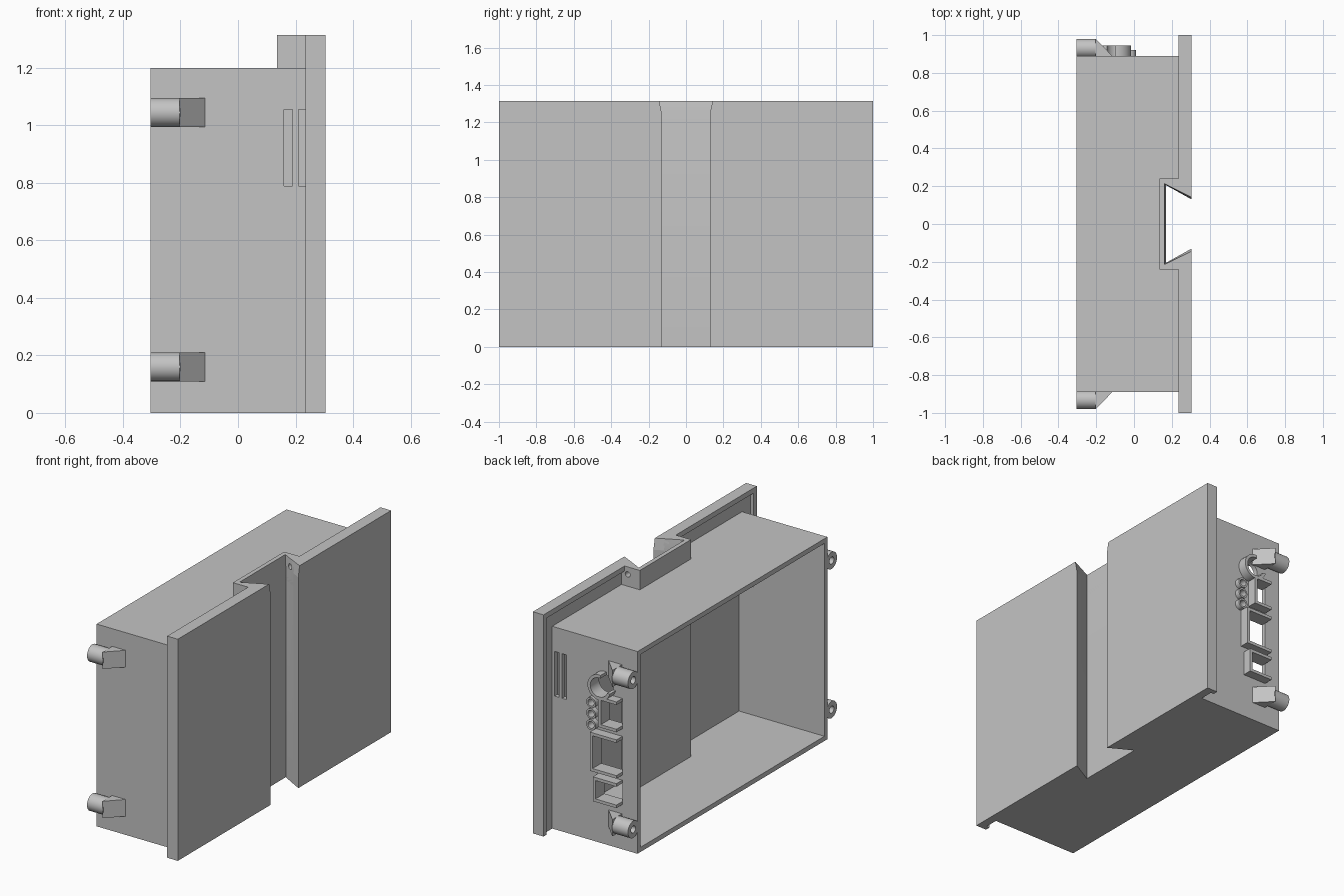
import bpy, bmesh
from math import radians
from mathutils import Matrix, Vector

if "Cube" in bpy.data.objects:
    bpy.data.objects.remove(bpy.data.objects["Cube"], do_unlink=True)

grey = bpy.data.materials.new("plain grey")
grey.use_nodes = True
grey.diffuse_color = (0.55, 0.55, 0.55, 1)
grey.node_tree.nodes["Principled BSDF"].inputs["Base Color"].default_value = (0.55, 0.55, 0.55, 1)


def finish(name, bm):
    bmesh.ops.recalc_face_normals(bm, faces=bm.faces)
    mesh = bpy.data.meshes.new(name)
    bm.to_mesh(mesh)
    bm.free()
    ob = bpy.data.objects.new(name, mesh)
    ob.data.materials.append(grey)
    bpy.context.collection.objects.link(ob)
    return ob


def box(name, x, y, z):
    bm = bmesh.new()
    bmesh.ops.create_cube(bm, size=1)
    for v in bm.verts:
        v.co = Vector([(r[0] + r[1]) / 2 + c * (r[1] - r[0]) for c, r in zip(v.co, (x, y, z))])
    return finish(name, bm)


def rod(name, axis, start, end, a, b, radius):
    """Cylinder along x or y; a and b are the other two centre coordinates."""
    bm = bmesh.new()
    bmesh.ops.create_cone(bm, cap_ends=True, segments=32, radius1=radius,
                          radius2=radius, depth=end - start)
    mid = (start + end) / 2
    if axis == "x":
        turn, centre = Matrix.Rotation(radians(90), 4, "Y"), (mid, a, b)
    else:
        turn, centre = Matrix.Rotation(radians(90), 4, "X"), (a, mid, b)
    bm.transform(Matrix.Translation(centre) @ turn)
    return finish(name, bm)


def loft(name, sections):
    """Solid through stacked outlines with equal point counts."""
    bm = bmesh.new()
    rings = [[bm.verts.new(p) for p in s] for s in sections]
    n = len(rings[0])
    for lo, hi in zip(rings, rings[1:]):
        for i in range(n):
            bm.faces.new((lo[i], lo[(i + 1) % n], hi[(i + 1) % n], hi[i]))
    bm.faces.new(rings[0])
    bm.faces.new(rings[-1])
    return finish(name, bm)


def cut(target, *cutters, operation="DIFFERENCE"):
    for c in cutters:
        c.hide_render = True
        mod = target.modifiers.new("cut", "BOOLEAN")
        mod.operation, mod.solver, mod.object = operation, "EXACT", c
        bpy.context.view_layer.objects.active = target
        bpy.ops.object.modifier_apply(modifier=mod.name)
        bpy.data.objects.remove(c, do_unlink=True)
    return target


def smooth(ob):
    bpy.ops.object.select_all(action="DESELECT")
    ob.select_set(True)
    bpy.context.view_layer.objects.active = ob
    bpy.ops.object.shade_smooth_by_angle(angle=radians(30))


# Dovetail channel cutter, flared at the top
def channel():
    def section(z, back, wide, mouth):
        slope = (wide - mouth) / (0.305 - back)
        front = mouth - 0.02 * slope
        return [(back, -wide, z), (0.325, -front, z), (0.325, front, z), (back, wide, z)]
    return loft("channel_cutter", [section(-0.02, 0.17, 0.205, 0.13),
                                   section(1.25, 0.17, 0.205, 0.13),
                                   section(1.33, 0.158, 0.217, 0.145)])


# Face plate with a lip on the sides and top
plate = box("face_plate", (0.235, 0.305), (-1, 1), (0, 1.315))
cut(plate, box("recess", (0.2, 0.255), (-0.97, 0.97), (-0.1, 1.285)), channel())

# Block that carries the dovetail, with a small pin hole
block = box("dovetail_block", (0.135, 0.26), (-0.24, 0.24), (0, 1.315))
cut(block, channel(), rod("pin_hole", "y", 0.1, 0.3, 0.215, 1.27, 0.016))
smooth(block)

# Open housing with vent slots on both sides
housing = box("housing", (-0.305, 0.26), (-0.89, 0.89), (0, 1.2))
cut(housing, box("cavity", (-0.4, 0.4), (-0.862, 0.862), (0.028, 1.172)), channel())
for lo, hi in ((0.16, 0.19), (0.21, 0.24)):
    cut(housing, box("vent", (lo, hi), (-1, 1), (0.79, 1.055)))

# Port frames around rectangular openings, open toward the rear edge
ports = [(-0.085, 0.715, 0.895), (-0.03, 0.44, 0.67), (-0.05, 0.265, 0.41)]
t = 0.018
for i, (x, lo, hi) in enumerate(ports):
    hole = ((-0.205, x - t), (0.8, 1), (lo + t, hi - t))
    cut(housing, box("port_hole", *hole))
    frame = box(f"port_frame_{i + 1}", (-0.205, x), (0.88, 0.945), (lo, hi))
    cut(frame, box("port_hole", (-0.3, x - t), (0.8, 1), hole[2]))

# Round socket with an open-sided collar
cut(housing, rod("socket_hole", "y", 0.8, 1, -0.09, 0.95, 0.057))
collar = rod("socket_collar", "y", 0.88, 0.945, -0.09, 0.95, 0.075)
cut(collar, rod("socket_hole", "y", 0.8, 1, -0.09, 0.95, 0.057),
    box("collar_gap", (-0.2, -0.1), (0.8, 1), (0.93, 1.05)))
smooth(collar)

# Three small jack collars
for i in range(3):
    z = 0.832 - 0.066 * i
    cut(housing, rod("jack_hole", "y", 0.8, 1, -0.02, z, 0.02))
    jack = rod(f"jack_collar_{i + 1}", "y", 0.88, 0.92, -0.02, z, 0.031)
    cut(jack, rod("jack_hole", "y", 0.8, 1, -0.02, z, 0.02))
    smooth(jack)
smooth(housing)

# Screw posts with tapered supports on both sides
for side, s in (("left", 1), ("right", -1)):
    for level, z in (("lower", 0.16), ("upper", 1.045)):
        post = rod(f"{side}_{level}_screw_post", "x", -0.305, -0.2, s * 0.93, z, 0.05)
        cut(post, box("wall_trim", (-0.4, 0), sorted((s * 0.7, s * 0.885)), (z - 0.1, z + 0.1)),
            rod("screw_hole", "x", -0.4, -0.22, s * 0.93, z, 0.021))
        smooth(post)
        loft(f"{side}_{level}_post_support",
             [[(-0.203, s * 0.885, h), (-0.203, s * 0.98, h), (-0.11, s * 0.885, h)]
              for h in (z - 0.05, z + 0.05)])
